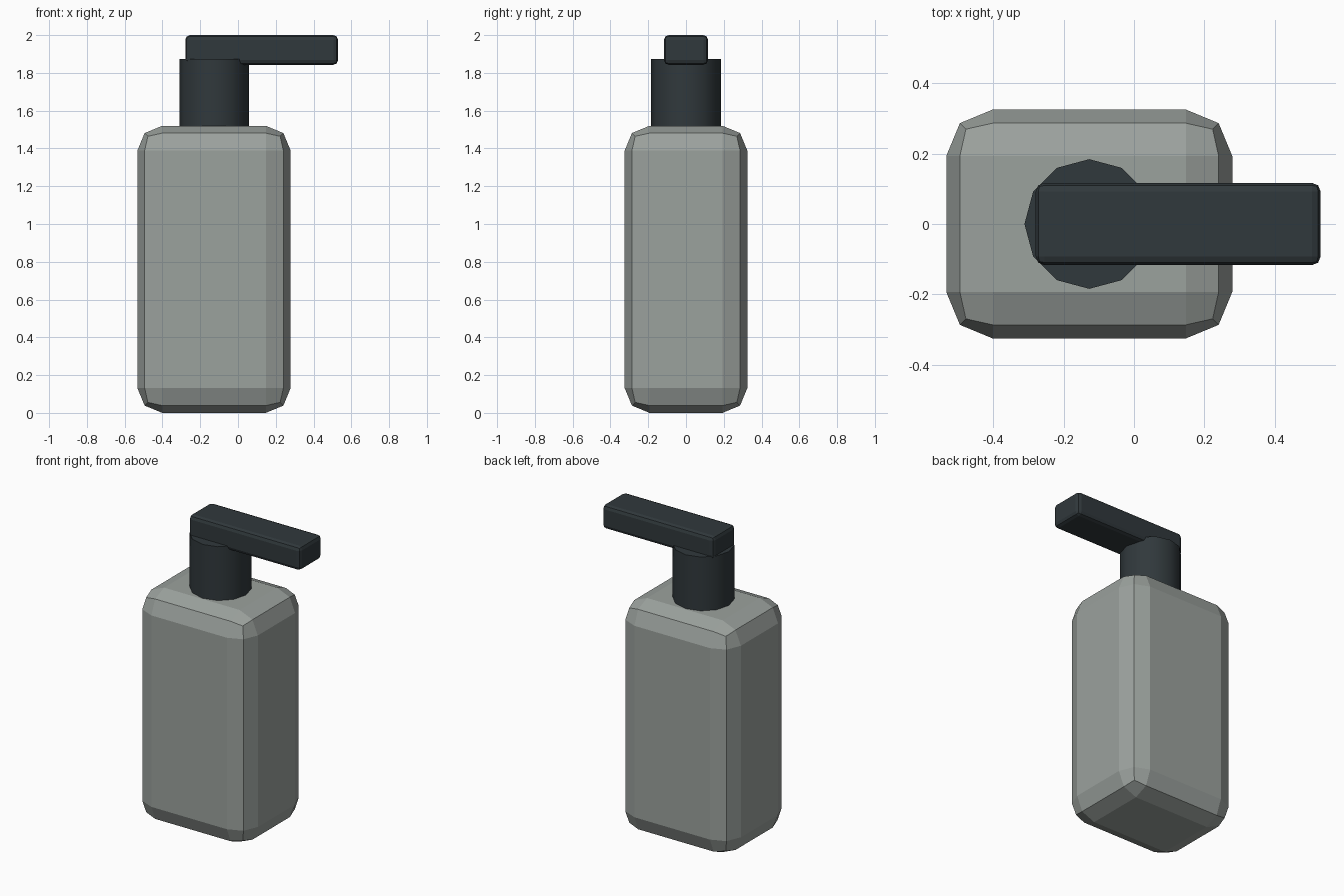
import bpy, math

if "Cube" in bpy.data.objects:
    bpy.data.objects.remove(bpy.data.objects["Cube"])


def material(name, color):
    m = bpy.data.materials.new(name)
    m.diffuse_color = (*color, 1)
    m.use_nodes = True
    m.node_tree.nodes["Principled BSDF"].inputs["Base Color"].default_value = m.diffuse_color
    return m


def rounded_box(name, lo, hi, bevel, mat):
    center = [(a + b) / 2 for a, b in zip(lo, hi)]
    bpy.ops.mesh.primitive_cube_add(size=1, location=center)
    ob = bpy.context.object
    ob.name = name
    ob.scale = [b - a for a, b in zip(lo, hi)]
    bpy.ops.object.transform_apply(location=False, rotation=False, scale=True)
    mod = ob.modifiers.new("Bevel", 'BEVEL')
    mod.width = bevel
    mod.segments = 2
    ob.data.materials.append(mat)
    return ob


grey = material("bottle_grey", (0.33, 0.36, 0.34))
dark = material("pump_dark", (0.03, 0.04, 0.045))

# Bottle
rounded_box("bottle_body", (-0.533, -0.325, 0), (0.279, 0.325, 1.52), 0.132, grey)

# Pump neck, twelve sided
z0, z1 = 1.50, 1.873
bpy.ops.mesh.primitive_cylinder_add(vertices=12, radius=0.184, depth=z1 - z0,
                                    location=(-0.127, 0, (z0 + z1) / 2))
neck = bpy.context.object
neck.name = "pump_neck"
neck.data.materials.append(dark)
bpy.ops.object.shade_smooth_by_angle(angle=math.radians(35))

# Pump nozzle
rounded_box("pump_nozzle", (-0.279, -0.117, 1.843), (0.53, 0.117, 2.0), 0.025, dark)
